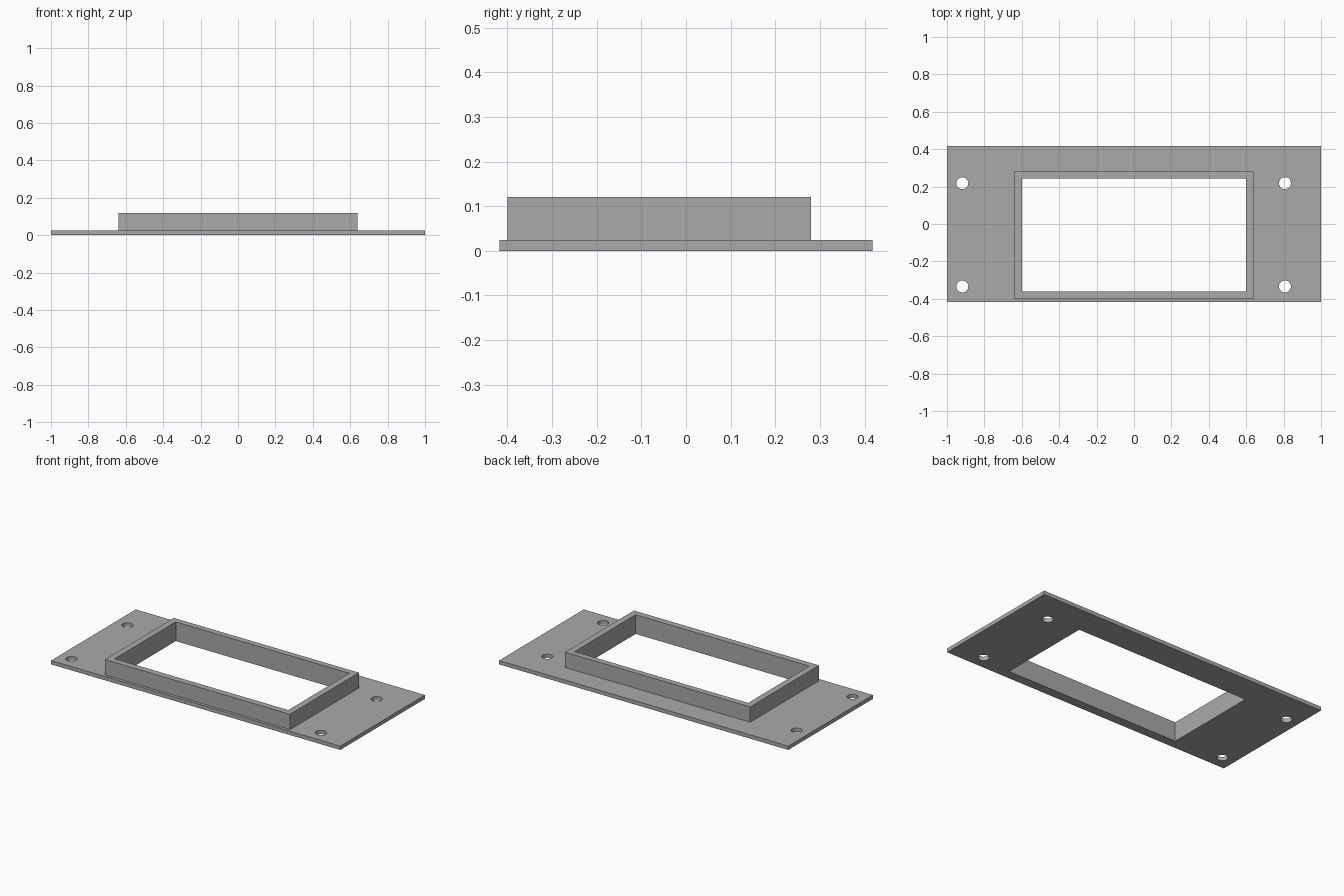
import bpy

cube = bpy.data.objects.get("Cube")
if cube:
    bpy.data.objects.remove(cube, do_unlink=True)

# Main dimensions
PLATE_TOP, RIM_TOP = 0.024, 0.12
HOLE_RADIUS = 0.032

grey = bpy.data.materials.new("plain grey")
grey.use_nodes = True
colour = (0.4, 0.4, 0.4, 1)
grey.diffuse_color = colour
grey.node_tree.nodes["Principled BSDF"].inputs["Base Color"].default_value = colour


def box(name, x, y, z):
    """Box spanning the (low, high) ranges in x, y and z."""
    centre = [sum(r) / 2 for r in (x, y, z)]
    bpy.ops.mesh.primitive_cube_add(size=1, location=centre)
    ob = bpy.context.object
    ob.name = name
    ob.scale = [r[1] - r[0] for r in (x, y, z)]
    bpy.ops.object.transform_apply(location=True, rotation=False, scale=True)
    ob.data.materials.append(grey)
    return ob


def combine(target, tool, operation):
    """Apply a boolean and discard the tool object."""
    tool.hide_render = True
    mod = target.modifiers.new("boolean", "BOOLEAN")
    mod.operation, mod.object, mod.solver = operation, tool, "EXACT"
    bpy.context.view_layer.objects.active = target
    bpy.ops.object.modifier_apply(modifier=mod.name)
    bpy.data.objects.remove(tool, do_unlink=True)


# Flat mounting plate with the raised rim fused on, set towards the front
frame = box("mounting_frame", (-1, 1), (-0.418, 0.418), (0, PLATE_TOP))
rim = box("rim", (-0.64, 0.64), (-0.40, 0.28), (PLATE_TOP / 2, RIM_TOP))
combine(frame, rim, "UNION")

# Rectangular window through rim and plate
window = box("window_cutter", (-0.60, 0.60), (-0.36, 0.243), (-0.1, 0.3))
combine(frame, window, "DIFFERENCE")

# Four screw holes
for x in (-0.918, 0.807):
    for y in (-0.334, 0.218):
        bpy.ops.mesh.primitive_cylinder_add(
            vertices=32, radius=HOLE_RADIUS, depth=0.2, location=(x, y, 0))
        drill = bpy.context.object
        drill.name = "screw_hole_cutter"
        drill.data.materials.append(grey)
        combine(frame, drill, "DIFFERENCE")

# Smooth hole walls, crisp edges elsewhere
bpy.ops.object.select_all(action="DESELECT")
frame.select_set(True)
bpy.context.view_layer.objects.active = frame
bpy.ops.object.shade_smooth_by_angle()
